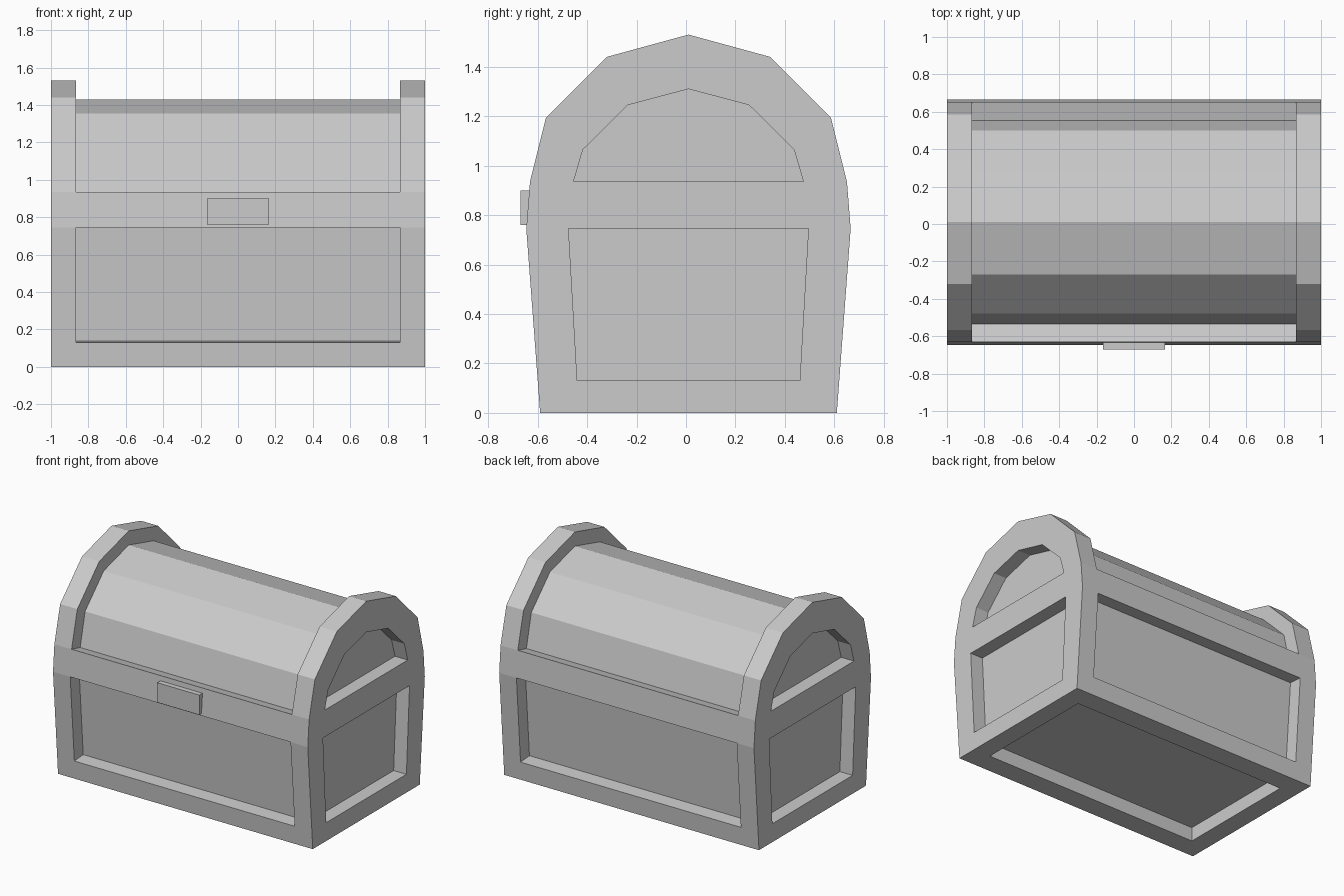
import bpy, bmesh
from mathutils import Vector

if "Cube" in bpy.data.objects:
    bpy.data.objects.remove(bpy.data.objects["Cube"])

YC, XI, D = 0.01, 0.865, 0.1     # profile centre, panel half width, recess depth
half = [(-0.6, 0), (-0.656, 0.745), (-0.641, 0.935), (-0.576, 1.195), (-0.33, 1.44)]
mirror = lambda pts: [(-y, z) for y, z in reversed(pts)]
arch = half[2:] + [(0, 1.53)] + mirror(half[2:])

bm = bmesh.new()


def face(*pts):
    # skips zero-area faces where a panel touches the band
    vs = [Vector(p) for p in pts]
    n = sum((a.cross(b) for a, b in zip(vs, vs[1:] + vs[:1])), Vector())
    if n.length > 1e-5:
        bm.faces.new([bm.verts.new(v) for v in vs])


def panel(outer, inner, push):
    # flat frame around a recessed floor
    outer, inner = [Vector(p) for p in outer], [Vector(p) for p in inner]
    floor = [p + Vector(push) for p in inner]
    for i in range(len(outer)):
        j = (i + 1) % len(outer)
        face(outer[i], outer[j], inner[j], inner[i])
        face(inner[i], inner[j], floor[j], floor[i])
    face(*floor)


# end walls: lower panel, plain band, arched upper panel
low_out = [half[0], half[1]] + mirror(half[:2])
low_in = [(-0.45, 0.13), (-0.485, 0.745), (0.485, 0.745), (0.45, 0.13)]
up = [(-0.465, 0.935), (-0.427, 1.065), (-0.245, 1.245)]
up_in = up + [(0, 1.31)] + mirror(up)
for s in (-1, 1):
    at = lambda pts: [(s, y, z) for y, z in pts]
    panel(at(low_out), at(low_in), (-s * D, 0, 0))
    panel(at(arch), at(up_in), (-s * D, 0, 0))
    face(*at([half[1], low_in[1], low_in[2], (0.656, 0.745),
              (0.641, 0.935), up_in[-1], up_in[0], half[2]]))

# front and back walls with band
for s in (-1, 1):
    yb, yt = s * 0.6, s * 0.656
    yl = yb + (yt - yb) * 0.13 / 0.745
    n = Vector((0, s * 0.745, -0.056)).normalized()
    panel([(-1, yb, 0), (1, yb, 0), (1, yt, 0.745), (-1, yt, 0.745)],
          [(-XI, yl, 0.13), (XI, yl, 0.13), (XI, yt, 0.745), (-XI, yt, 0.745)], -n * D)
    ym = s * 0.641
    face((-1, yt, 0.745), (1, yt, 0.745), (1, ym, 0.935), (-1, ym, 0.935))

# underside
rect = lambda x, y: [(-x, -y, 0), (x, -y, 0), (x, y, 0), (-x, y, 0)]
panel(rect(1, 0.6), rect(XI, 0.45), (0, 0, D))

# lid: raised end arches and a sunken barrel between them
P = [Vector(p) for p in arch]
N = [Vector((a.y - b.y, b.x - a.x)).normalized() for a, b in zip(P, P[1:])]
sunk = [p - (N[max(i - 1, 0)] + N[min(i, len(N) - 1)]).normalized() * D
        for i, p in enumerate(P)]
V = lambda x, p: (x, p.x, p.y)
for i in range(len(P) - 1):
    a, b, c, d = P[i], P[i + 1], sunk[i + 1], sunk[i]
    for s in (-1, 1):
        face(V(s, a), V(s, b), V(s * XI, b), V(s * XI, a))
        face(V(s * XI, a), V(s * XI, b), V(s * XI, c), V(s * XI, d))
    face(V(-XI, d), V(-XI, c), V(XI, c), V(XI, d))
for i in (0, -1):
    face(V(-XI, P[i]), V(XI, P[i]), V(XI, sunk[i]), V(-XI, sunk[i]))

bmesh.ops.remove_doubles(bm, verts=bm.verts, dist=1e-4)
bmesh.ops.recalc_face_normals(bm, faces=bm.faces)
bmesh.ops.translate(bm, verts=bm.verts, vec=(0, YC, 0))
me = bpy.data.meshes.new("chest_body")
bm.to_mesh(me)
bm.free()
bpy.context.collection.objects.link(bpy.data.objects.new("chest_body", me))

# front lock plate
bpy.ops.mesh.primitive_cube_add(size=1, location=(0, -0.645, 0.83))
lock = bpy.context.object
lock.name = "lock_plate"
lock.scale = (0.33, 0.05, 0.14)
